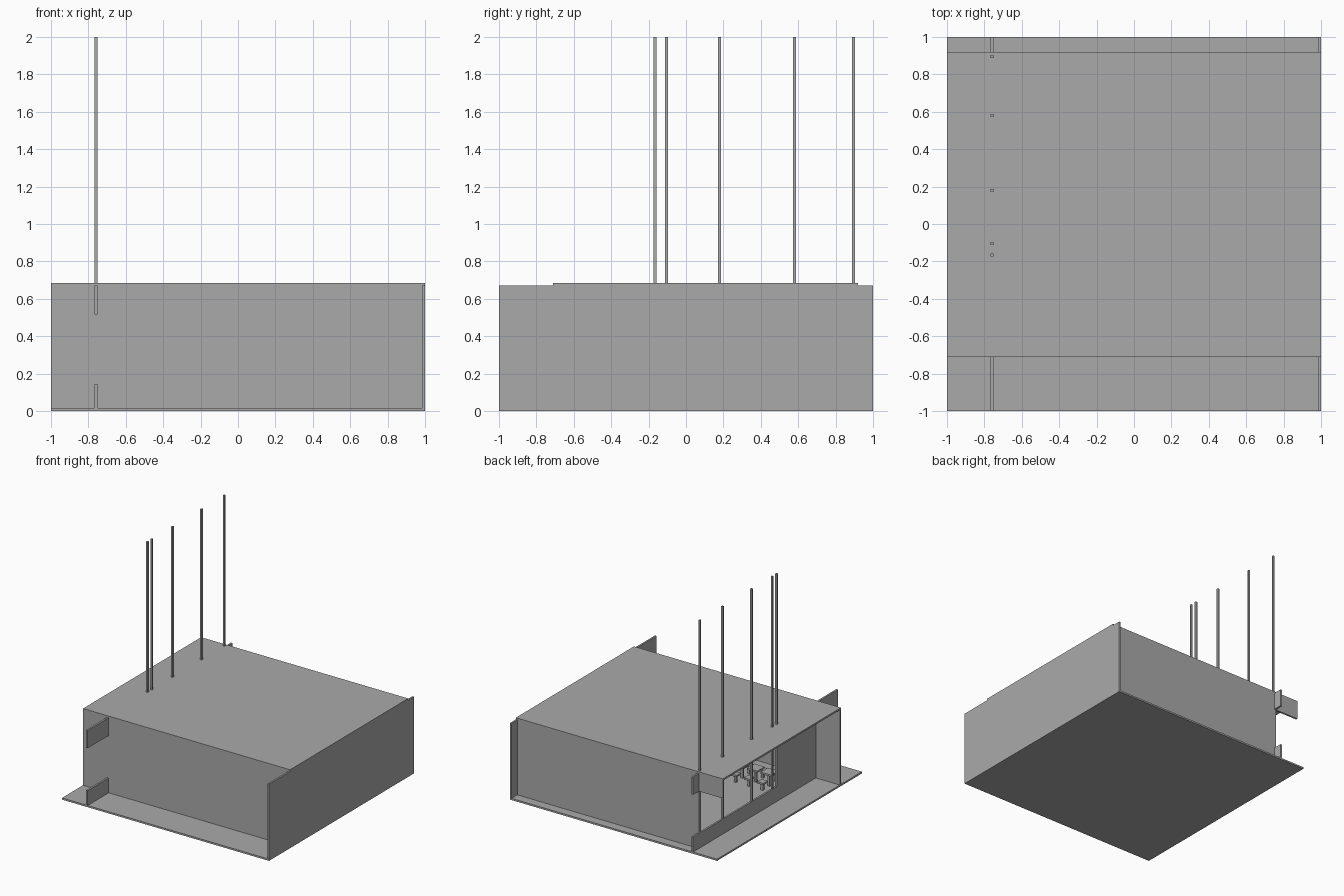
import bpy

cube = bpy.data.objects.get("Cube")
if cube:
    bpy.data.objects.remove(cube, do_unlink=True)

grey = bpy.data.materials.new("plain grey")
grey.use_nodes = True
colour = (0.4, 0.4, 0.4, 1)
grey.diffuse_color = colour
grey.node_tree.nodes["Principled BSDF"].inputs["Base Color"].default_value = colour


def box(name, x, y, z):
    """Box given by its (low, high) range on each axis."""
    spans = (x, y, z)
    bpy.ops.mesh.primitive_cube_add(size=1, location=[(a + b) / 2 for a, b in spans])
    ob = bpy.context.object
    ob.name = name
    ob.scale = [b - a for a, b in spans]
    bpy.ops.object.transform_apply(location=False, rotation=False, scale=True)
    ob.data.materials.append(grey)
    return ob


T = 0.015                      # sheet thickness
FRONT, BACK = -0.71, 0.92      # outer wall faces
SILL, HEAD, TOP = 0.145, 0.515, 0.67
PART = (-0.768, -0.752)        # window partition

# Shell
box("floor", (-1, 1), (-1, 1), (0, T))
box("side_wall", (1 - T, 1), (-1, 1), (T, TOP))
box("roof", (-1, 1), (FRONT, BACK), (TOP, TOP + T))
box("front_wall", (-1, 1 - T), (FRONT, FRONT + T), (T, TOP))
box("back_wall", (PART[0], 1 - T), (BACK - T, BACK), (T, TOP))
box("back_lintel", (-1, PART[0]), (BACK - T, BACK), (HEAD, TOP))

# Window partition running past both end walls
box("window_sill", PART, (-1, 1), (T, SILL))
box("window_lintel", PART, (-1, 1), (HEAD, TOP))
box("partition_panel", PART, (FRONT + T, -0.165), (SILL, HEAD))

# Tall mullions
for i, y in enumerate((-0.165, -0.105, 0.18, 0.58, 0.895)):
    box(f"mullion_{i + 1}", PART, (y - 0.008, y + 0.008), (SILL, 2))


# Pedestal furniture inside
def pedestal(name, x, y, half_x, half_y, height):
    box(name + "_top", (x - half_x, x + half_x), (y - half_y, y + half_y), (height - T, height))
    box(name + "_leg", (x - 0.01, x + 0.01), (y - 0.01, y + 0.01), (T, height - T))


for i, x in enumerate((-0.55, -0.42, -0.29)):
    for j, y in enumerate((-0.27, -0.46)):
        pedestal(f"stool_{i + 1}_{j + 1}", x, y, 0.03, 0.03, 0.09)
    pedestal(f"table_{i + 1}", x, -0.365, 0.05, 0.05, 0.14)
